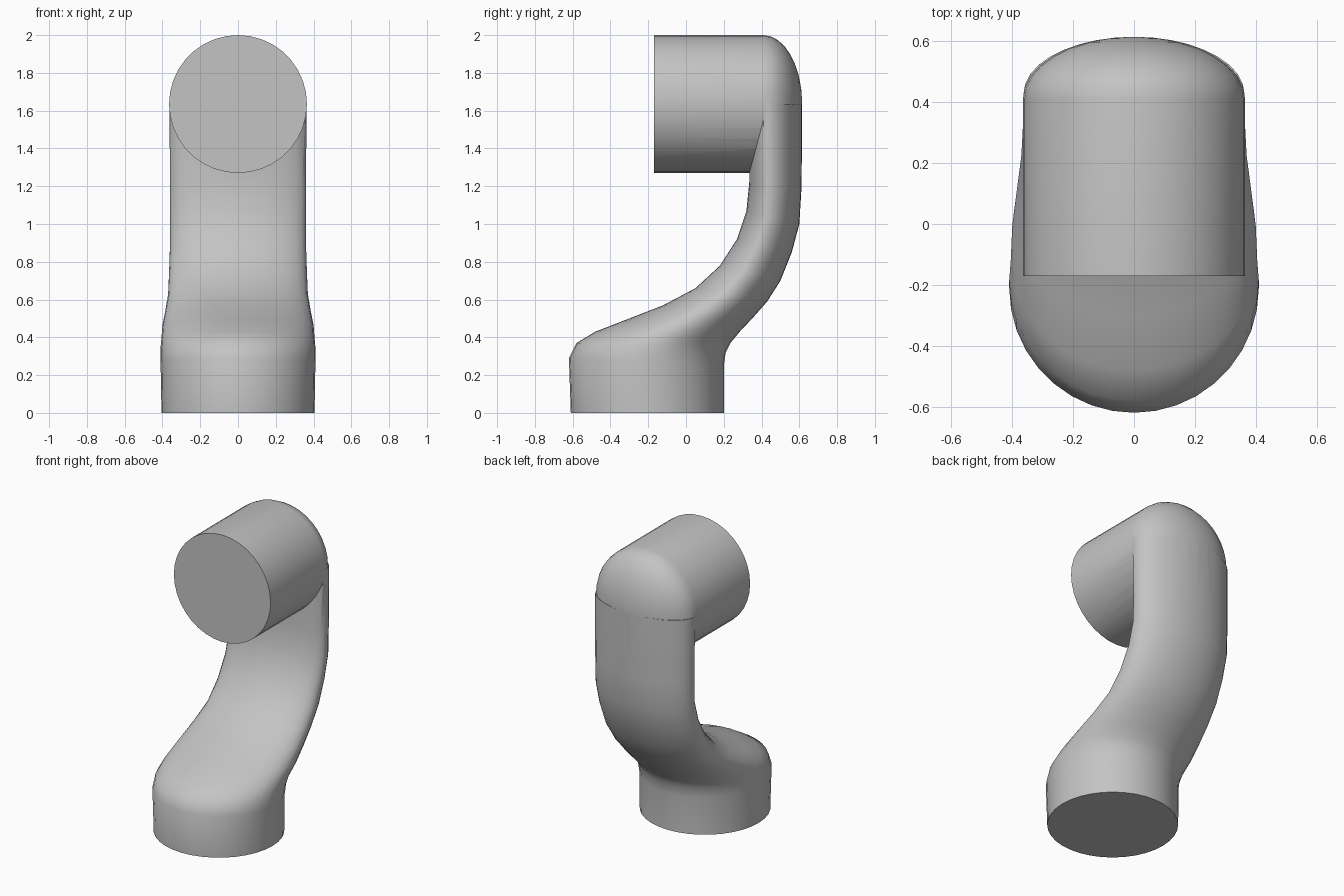
import bpy, bmesh, math
from mathutils import Vector

if "Cube" in bpy.data.objects:
    bpy.data.objects.remove(bpy.data.objects["Cube"], do_unlink=True)

SEGMENTS = 36

grey = bpy.data.materials.new("plain_grey")
grey.use_nodes = True
colour = (0.55, 0.55, 0.55, 1)
grey.diffuse_color = colour
grey.node_tree.nodes["Principled BSDF"].inputs["Base Color"].default_value = colour


def loft(name, rings):
    """Skin a list of point rings and cap both ends."""
    bm = bmesh.new()
    loops = [[bm.verts.new(p) for p in ring] for ring in rings]
    for a, b in zip(loops, loops[1:]):
        for i in range(SEGMENTS):
            j = (i + 1) % SEGMENTS
            bm.faces.new((a[i], a[j], b[j], b[i]))
    bm.faces.new(loops[0])
    bm.faces.new(loops[-1])
    bmesh.ops.recalc_face_normals(bm, faces=bm.faces)
    mesh = bpy.data.meshes.new(name)
    bm.to_mesh(mesh)
    bm.free()
    mesh.materials.append(grey)
    obj = bpy.data.objects.new(name, mesh)
    bpy.context.collection.objects.link(obj)
    return obj


def arm_ring(front, back, width, split):
    """Two half ellipses that meet at the widest line between front and back."""
    f, b = Vector((0, *front)), Vector((0, *back))
    mid = f.lerp(b, split)
    ring = []
    for i in range(SEGMENTS):
        t = math.tau * i / SEGMENTS
        s = math.sin(t)
        reach = (b - mid) * s if s > 0 else (f - mid) * -s
        ring.append(mid + reach + Vector((width * math.cos(t), 0, 0)))
    return ring


def joint_ring(y, radius):
    return [Vector((radius * math.cos(math.tau * i / SEGMENTS), y,
                    1.635 + radius * math.sin(math.tau * i / SEGMENTS)))
            for i in range(SEGMENTS)]


# Round foot flowing into the curved arm: front point, back point, half width, split
sections = [
    ((-.61, 0), (.2, 0), .405, .5),
    ((-.62, .29), (.2, .25), .41, .5),
    ((-.58, .37), (.21, .32), .41, .5),
    ((-.48, .43), (.235, .37), .405, .5),
    ((-.3, .5), (.285, .43), .4, .5),
    ((-.12, .57), (.36, .51), .385, .48),
    ((.05, .66), (.43, .59), .37, .46),
    ((.18, .78), (.5, .7), .365, .44),
    ((.27, .92), (.56, .85), .36, .42),
    ((.32, 1.07), (.6, 1), .36, .4),
    ((.335, 1.22), (.612, 1.2), .36, .36),
    ((.335, 1.635), (.615, 1.635), .363, .33),
]
arm = loft("curved_arm", [arm_ring(*s) for s in sections])

# Horizontal joint barrel with a domed back
barrel = [joint_ring(-.17, .365)]
for k in range(9):
    a = math.radians(k * 11)
    barrel.append(joint_ring(.41 + .205 * math.sin(a), .365 * math.cos(a)))
joint = loft("joint_barrel", barrel)

# Fuse the barrel with the arm
union = arm.modifiers.new("fuse", "BOOLEAN")
union.operation = "UNION"
union.solver = "EXACT"
union.object = joint
bpy.ops.object.select_all(action="DESELECT")
bpy.context.view_layer.objects.active = arm
arm.select_set(True)
bpy.ops.object.modifier_apply(modifier="fuse")
bpy.data.objects.remove(joint, do_unlink=True)
bpy.ops.object.shade_smooth_by_angle(angle=math.radians(35))
